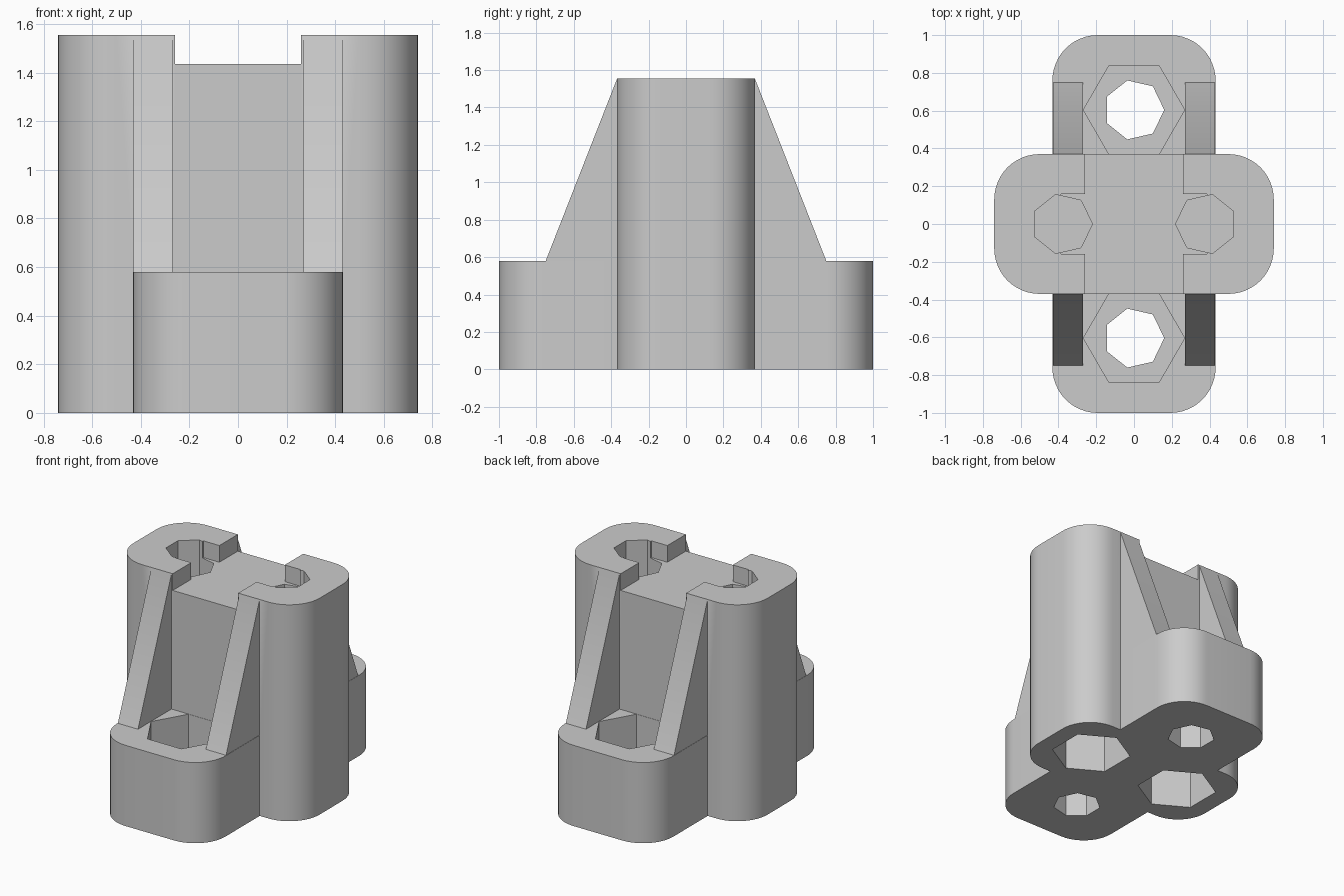
import bpy
import bmesh
from math import cos, sin, pi, radians

cube = bpy.data.objects.get("Cube")
if cube:
    bpy.data.objects.remove(cube, do_unlink=True)

grey = bpy.data.materials.new("plain_grey")
grey.use_nodes = True
GREY = (0.6, 0.6, 0.6, 1)
grey.diffuse_color = GREY
grey.node_tree.nodes["Principled BSDF"].inputs["Base Color"].default_value = GREY


def prism(name, points, vector):
    """Closed solid: a 3D outline swept along a vector."""
    bm = bmesh.new()
    face = bm.faces.new([bm.verts.new(p) for p in points])
    swept = bmesh.ops.extrude_face_region(bm, geom=[face])
    verts = [g for g in swept["geom"] if isinstance(g, bmesh.types.BMVert)]
    bmesh.ops.translate(bm, verts=verts, vec=vector)
    bmesh.ops.recalc_face_normals(bm, faces=bm.faces)
    mesh = bpy.data.meshes.new(name)
    bm.to_mesh(mesh)
    bm.free()
    mesh.materials.append(grey)
    obj = bpy.data.objects.new(name, mesh)
    bpy.context.collection.objects.link(obj)
    return obj


def rounded_block(name, hx, hy, height, r=0.24, steps=12):
    pts = []
    for k, (sx, sy) in enumerate([(1, 1), (-1, 1), (-1, -1), (1, -1)]):
        for i in range(steps + 1):
            a = (k + i / steps) * pi / 2
            pts.append((sx * (hx - r) + r * cos(a), sy * (hy - r) + r * sin(a), 0))
    return prism(name, pts, (0, 0, height))


def hole(name, x, y, sides, r, z0, z1, turn=0.0):
    angles = [turn + 2 * pi * i / sides for i in range(sides)]
    return prism(name, [(x + r * cos(a), y + r * sin(a), z0) for a in angles],
                 (0, 0, z1 - z0))


def box(name, x0, x1, hy, z0, z1):
    return prism(name, [(x0, -hy, z0), (x1, -hy, z0), (x1, hy, z0), (x0, hy, z0)],
                 (0, 0, z1 - z0))


def combine(target, tool, operation):
    mod = target.modifiers.new(operation.lower(), "BOOLEAN")
    mod.operation = operation
    mod.solver = "EXACT"
    mod.object = tool
    bpy.context.view_layer.objects.active = target
    bpy.ops.object.modifier_apply(modifier=mod.name)
    bpy.data.objects.remove(tool, do_unlink=True)


TOP, FLOOR, FOOT = 1.555, 1.435, 0.58

# Tall tower and the long foot crossing it
bracket = rounded_block("bracket_body", 0.74, 0.37, TOP)
combine(bracket, rounded_block("foot", 0.432, 1.0, FOOT), "UNION")

# Four sloping ribs
profile = [(0.75, FOOT), (0.37, 1.55), (0.3, 1.5), (0.3, 0.5), (0.75, 0.5)]
for sx in (1, -1):
    for sy in (1, -1):
        rib = prism("rib", [(sx * 0.27, sy * y, z) for y, z in profile],
                    (sx * 0.16, 0, 0))
        combine(bracket, rib, "UNION")

# Channel across the tower top, with a notch towards each hole
combine(bracket, box("channel", -0.26, 0.26, 0.6, FLOOR, 2), "DIFFERENCE")
combine(bracket, box("notch", -0.387, 0.387, 0.16, FLOOR, 2), "DIFFERENCE")

# Foot: through holes with hexagonal pockets above
for s in (1, -1):
    y = s * 0.604
    combine(bracket, hole("screw_hole", 0, y, 7, 0.16, -0.1, 0.4), "DIFFERENCE")
    combine(bracket, hole("head_pocket", 0, y, 6, 0.268, 0.25, 0.7), "DIFFERENCE")

# Tower: blind holes from the top, hexagonal pockets from below
for s in (1, -1):
    x = s * 0.38
    turn = pi if s > 0 else 0
    combine(bracket, hole("bore", x, 0, 7, 0.16, 0.63, 2, turn), "DIFFERENCE")
    combine(bracket, hole("nut_pocket", x, 0, 6, 0.268, -0.1, 0.6, pi / 6), "DIFFERENCE")

# Smooth rounded corners, crisp edges
bpy.ops.object.select_all(action="DESELECT")
bracket.select_set(True)
bpy.context.view_layer.objects.active = bracket
bpy.ops.object.shade_smooth_by_angle(angle=radians(25))
